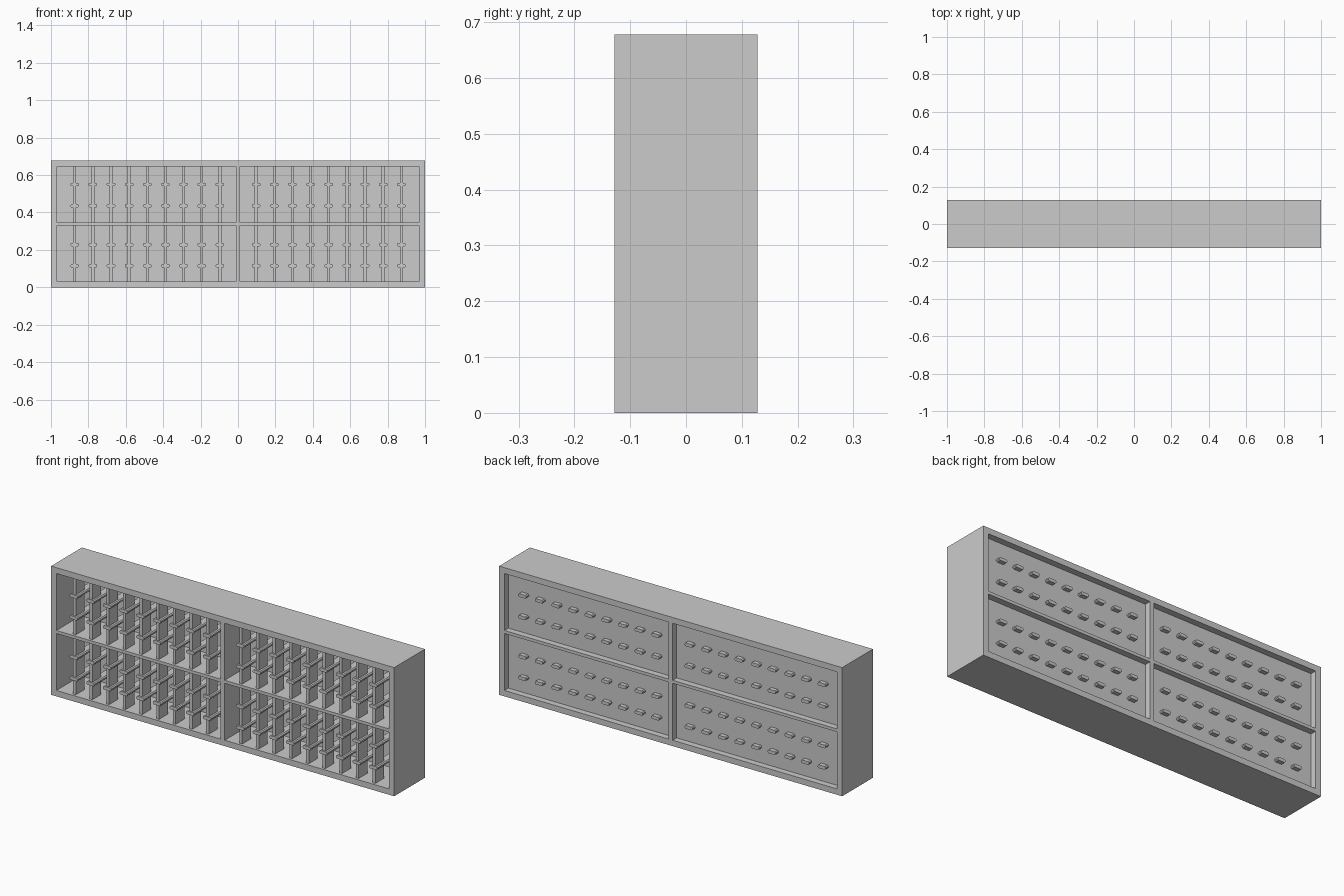
import bpy, bmesh

if "Cube" in bpy.data.objects:
    bpy.data.objects.remove(bpy.data.objects["Cube"])

W, D, H = 2.0, 0.256, 0.678      # overall size
RIM, SHELF, POST = 0.031, 0.016, 0.024


def add_box(bm, x0, x1, y0, y1, z0, z1, chamfer=0.0):
    """Box between limits; chamfer cuts the edges that run along y."""
    c = chamfer
    if c:
        pts = [(x0 + c, z0), (x1 - c, z0), (x1, z0 + c), (x1, z1 - c),
               (x1 - c, z1), (x0 + c, z1), (x0, z1 - c), (x0, z0 + c)]
    else:
        pts = [(x0, z0), (x1, z0), (x1, z1), (x0, z1)]
    front = [bm.verts.new((x, y0, z)) for x, z in pts]
    back = [bm.verts.new((x, y1, z)) for x, z in pts]
    n = len(pts)
    bm.faces.new(front)
    bm.faces.new(back[::-1])
    for i in range(n):
        j = (i + 1) % n
        bm.faces.new((front[j], front[i], back[i], back[j]))


def make(name, boxes, chamfer=0.0):
    bm = bmesh.new()
    for b in boxes:
        add_box(bm, *b, chamfer)
    bmesh.ops.recalc_face_normals(bm, faces=bm.faces)
    mesh = bpy.data.meshes.new(name)
    bm.to_mesh(mesh)
    bm.free()
    ob = bpy.data.objects.new(name, mesh)
    bpy.context.collection.objects.link(ob)
    return ob


hw, hd, mid = W / 2, D / 2, H / 2

# Outer frame
make("frame_sides", [(s * hw - (RIM if s > 0 else 0), s * hw + (RIM if s < 0 else 0),
                      -hd, hd, RIM, H - RIM) for s in (-1, 1)])
make("frame_top_and_bottom", [(-hw, hw, -hd, hd, 0, RIM),
                              (-hw, hw, -hd, hd, H - RIM, H)])

# Centre post and middle shelves
make("centre_post", [(-POST / 2, POST / 2, -hd, hd, RIM, H - RIM)])
make("middle_shelf", [(x0, x1, -hd, hd, mid - SHELF / 2, mid + SHELF / 2)
                      for x0, x1 in ((-hw + RIM, -POST / 2), (POST / 2, hw - RIM))])

# Recessed back panels, one per bay
bays_x = ((-hw + RIM, -POST / 2), (POST / 2, hw - RIM))
bays_z = ((RIM, mid - SHELF / 2), (mid + SHELF / 2, H - RIM))
make("back_panels", [(x0, x1, 0.075, 0.095, z0, z1)
                     for x0, x1 in bays_x for z0, z1 in bays_z])

# Upright slats and the pegs that run through them and the back panel
columns = [s * 0.097 * k for s in (-1, 1) for k in range(1, 10)]
make("slats", [(x - 0.008, x + 0.008, -0.115, -0.042, z0, z1)
               for x in columns for z0, z1 in bays_z])
peg_heights = (0.115, 0.228, 0.436, 0.55)
make("pegs", [(x - 0.023, x + 0.023, -0.122, 0.118, z - 0.0085, z + 0.0085)
              for x in columns for z in peg_heights], chamfer=0.005)
